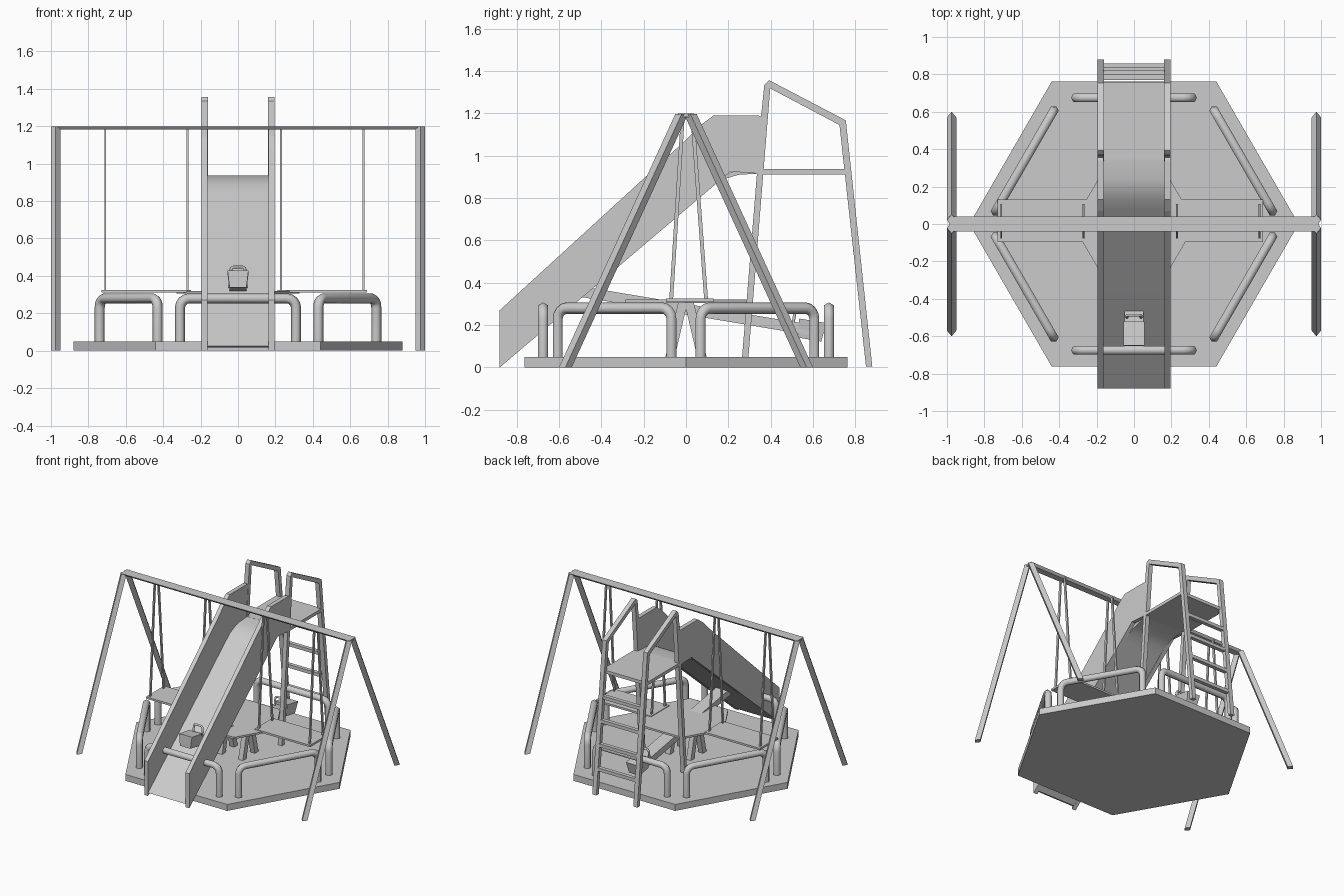
import bpy, bmesh, math
from mathutils import Vector, Matrix

if "Cube" in bpy.data.objects:
    bpy.data.objects.remove(bpy.data.objects["Cube"])


def finish(name, bm):
    bmesh.ops.recalc_face_normals(bm, faces=bm.faces)
    me = bpy.data.meshes.new(name)
    bm.to_mesh(me)
    bm.free()
    ob = bpy.data.objects.new(name, me)
    bpy.context.scene.collection.objects.link(ob)
    return ob


def loft(name, ring_a, ring_b):
    """Solid between two matching rings of points."""
    bm = bmesh.new()
    a = [bm.verts.new(p) for p in ring_a]
    b = [bm.verts.new(p) for p in ring_b]
    bm.faces.new(a)
    bm.faces.new(b[::-1])
    for i in range(len(a)):
        j = (i + 1) % len(a)
        bm.faces.new((a[i], a[j], b[j], b[i]))
    return finish(name, bm)


def side_prism(name, profile, x0, x1):
    """Side (y, z) profile extruded along x."""
    return loft(name, [(x0, y, z) for y, z in profile], [(x1, y, z) for y, z in profile])


def strut(name, p, q, section):
    """Leaning bar with horizontal end cuts."""
    return loft(name, [(p[0] + x, p[1] + y, p[2]) for x, y in section],
                [(q[0] + x, q[1] + y, q[2]) for x, y in section])


def box(name, lo, hi):
    return side_prism(name, [(lo[1], lo[2]), (hi[1], lo[2]), (hi[1], hi[2]), (lo[1], hi[2])], lo[0], hi[0])


def rect(w, d):
    return [(-w, -d), (w, -d), (w, d), (-w, d)]


def hexagon(name, r, z0, z1):
    ring = [(r * math.cos(i * math.pi / 3), r * math.sin(i * math.pi / 3)) for i in range(6)]
    return loft(name, [(x, y, z0) for x, y in ring], [(x, y, z1) for x, y in ring])


def pipe(name, pts, radius, matrix):
    """Six-sided pipe along a path, baked to a mesh."""
    cu = bpy.data.curves.new(name, 'CURVE')
    cu.dimensions = '3D'
    cu.bevel_depth = radius
    cu.bevel_resolution = 1
    cu.use_fill_caps = True
    sp = cu.splines.new('POLY')
    sp.points.add(len(pts) - 1)
    for pt, co in zip(sp.points, pts):
        pt.co = (*(matrix @ Vector(co)), 1)
    tmp = bpy.data.objects.new(name + "_path", cu)
    bpy.context.scene.collection.objects.link(tmp)
    bpy.context.view_layer.update()
    me = bpy.data.meshes.new_from_object(tmp.evaluated_get(bpy.context.evaluated_depsgraph_get()))
    bpy.data.objects.remove(tmp)
    ob = bpy.data.objects.new(name, me)
    bpy.context.scene.collection.objects.link(ob)


def hoop_path(half, z0, z1, r):
    """Upside-down U with rounded corners in the xz plane."""
    arc = [(half - r + r * math.cos(t), 0, z1 - r + r * math.sin(t))
           for t in (i * math.pi / 8 for i in range(5))]
    right = [(half, 0, z0)] + arc
    return right + [(-x, y, z) for x, y, z in reversed(right)]


# Hexagonal base and the centre table
hexagon("base", 0.88, 0.0, 0.05)
hexagon("centre_table", 0.33, 0.305, 0.32)

# Guard hoops, one along each edge of the base
for i in range(6):
    m = Matrix.Rotation(i * math.pi / 3, 4, 'Z') @ Matrix.Translation((0, -0.675, 0))
    pipe(f"guard_hoop_{i}", hoop_path(0.31, 0.05, 0.28, 0.05), 0.027, m)

# Swing frame: flat-topped beam and two A-frames of diamond legs
side_prism("swing_beam", [(-0.04, 1.2), (0.04, 1.2), (0.025, 1.183), (-0.025, 1.183)], -0.99, 0.99)
diamond = [(-0.025, 0), (0, -0.03), (0.025, 0), (0, 0.03)]
for sx in (-1, 1):
    for sy in (-1, 1):
        strut("swing_leg", (sx * 0.975, sy * 0.57, 0), (sx * 0.975, sy * 0.02, 1.198), diamond)

# Two hanging swings
for x0, x1 in ((-0.73, -0.25), (0.21, 0.69)):
    box("swing_seat", (x0, -0.095, 0.31), (x1, 0.13, 0.325))
    for x in (x0 + 0.02, x1 - 0.02):
        strut("swing_rope", (x, -0.07, 0.32), (x, -0.015, 1.19), rect(0.005, 0.009))
        strut("swing_rope", (x, 0.095, 0.32), (x, 0.03, 1.19), rect(0.005, 0.009))

# Slide sides, curved floor and top deck
panel = [(-0.88, 0), (-0.88, 0.27), (0.0, 1.075), (0.07, 1.145), (0.13, 1.19), (0.34, 1.19),
         (0.375, 1.18), (0.355, 0.915), (0.21, 0.925)]
floor = [(-0.88, 0.025), (0.08, 0.845), (0.13, 0.885), (0.18, 0.912), (0.24, 0.93), (0.36, 0.937)]
under = [(y + 0.008, z - 0.02) for y, z in reversed(floor)]
under[-1] = (-0.86, 0.018)
chute = side_prism("slide_floor", floor + under, -0.165, 0.165)
bpy.context.view_layer.objects.active = chute
chute.select_set(True)
bpy.ops.object.shade_smooth_by_angle(angle=math.radians(30))
box("top_deck", (-0.165, 0.345, 0.912), (0.165, 0.76, 0.937))

# Ladder tower side frames
frame = [(0.265, 0.05), (0.335, 0.915), (0.355, 1.19), (0.37, 1.335), (0.392, 1.357), (0.755, 1.167),
         (0.88, 0.005), (0.85, 0.005), (0.725, 1.145), (0.398, 1.318), (0.365, 0.915), (0.295, 0.05)]
for s in (-1, 1):
    side_prism("slide_side", panel, s * 0.162, s * 0.195)
    side_prism("ladder_frame", frame, s * 0.16, s * 0.195)
    box("deck_rail", (s * 0.178 - 0.016, 0.35, 0.912), (s * 0.178 + 0.016, 0.76, 0.937))

# Ladder rungs follow the lean of the rear legs
for z in (0.2, 0.38, 0.56, 0.74):
    y = 0.865 - 0.108 * z
    box("ladder_rung", (-0.165, y - 0.015, z - 0.013), (0.165, y + 0.015, z + 0.013))

# Seesaw tilted about the table centre, seats and handles at both ends
tilt = Matrix.Translation((0, 0, 0.275)) @ Matrix.Rotation(math.radians(-9.5), 4, 'X')
plank = box("seesaw_plank", (-0.05, -0.62, -0.025), (0.05, 0.62, 0.025))
plank.matrix_world = tilt
for s in (-1, 1):
    seat = loft("seesaw_seat",
                [(x, s * (0.6 + y), -0.045) for x, y in rect(0.045, 0.055)],
                [(x, s * (0.6 + y), 0.045) for x, y in rect(0.056, 0.065)])
    seat.matrix_world = tilt
    m = tilt @ Matrix.Translation((0, s * 0.51, 0))
    pipe("seesaw_handle", hoop_path(0.038, 0.02, 0.09, 0.018), 0.008, m)

# Splayed trestle legs under the table
for sx in (-1, 1):
    for sy in (-1, 1):
        strut("trestle_leg", (sx * 0.09, sy * 0.075, 0.05), (sx * 0.09, sy * 0.015, 0.306), rect(0.02, 0.022))
